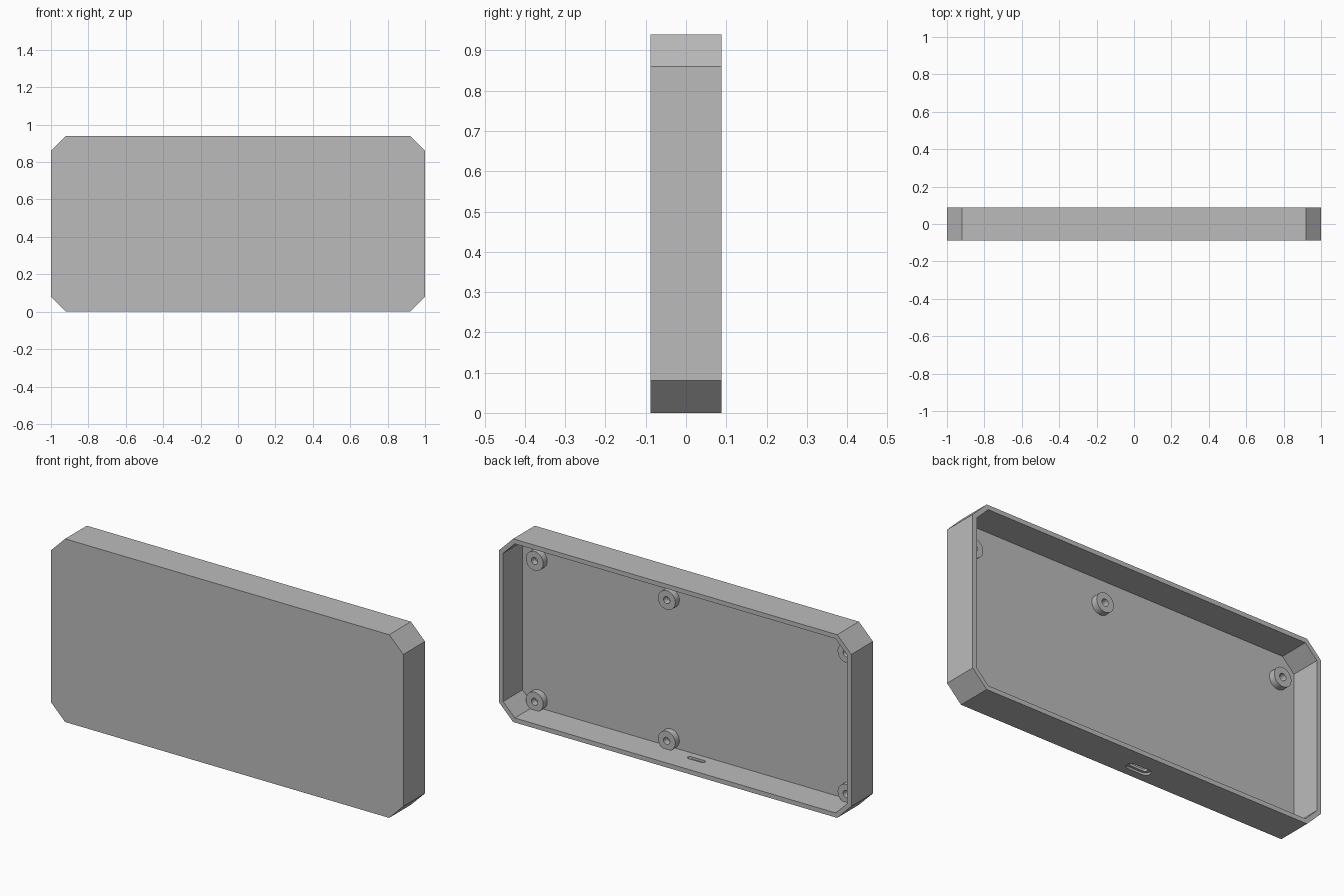
import bpy, bmesh, math

if "Cube" in bpy.data.objects:
    bpy.data.objects.remove(bpy.data.objects["Cube"], do_unlink=True)

HEIGHT, DEPTH, CHAMFER = 0.94, 0.176, 0.08
WALL = 0.023
BACK, FRONT = DEPTH / 2, -DEPTH / 2
FLOOR = FRONT + 0.019

grey = bpy.data.materials.new("plain grey")
grey.use_nodes = True
colour = (0.5, 0.5, 0.5, 1)
grey.diffuse_color = colour
grey.node_tree.nodes["Principled BSDF"].inputs["Base Color"].default_value = colour


def prism(name, outline, start, extrude):
    """Extrude a closed outline of 3D points along a vector."""
    bm = bmesh.new()
    face = bm.faces.new([bm.verts.new(p) for p in outline])
    new = bmesh.ops.extrude_face_region(bm, geom=[face])["geom"]
    bmesh.ops.translate(bm, vec=extrude, verts=[v for v in new if isinstance(v, bmesh.types.BMVert)])
    bmesh.ops.translate(bm, vec=start, verts=bm.verts)
    bmesh.ops.recalc_face_normals(bm, faces=bm.faces)
    mesh = bpy.data.meshes.new(name)
    bm.to_mesh(mesh)
    bm.free()
    mesh.materials.append(grey)
    obj = bpy.data.objects.new(name, mesh)
    bpy.context.collection.objects.link(obj)
    return obj


def octagon(inset):
    """Chamfered rectangle in the xz plane, offset evenly inwards."""
    a, b = 1 - inset, HEIGHT / 2 - inset
    c = CHAMFER - inset * (2 - math.sqrt(2))
    pts = [(a, b - c), (a - c, b), (c - a, b), (-a, b - c),
           (-a, c - b), (c - a, -b), (a - c, -b), (a, c - b)]
    return [(x, 0, z + HEIGHT / 2) for x, z in pts]


def pill(length, radius, steps=12):
    """Rounded slot outline in the xy plane."""
    half = length / 2 - radius
    pts = []
    for side in (1, -1):
        for i in range(steps + 1):
            t = -math.pi / 2 + math.pi * i / steps
            pts.append((side * (half + radius * math.cos(t)), side * radius * math.sin(t), 0))
    return pts


def circle(radius, steps=40):
    return [(radius * math.cos(math.tau * i / steps), 0, radius * math.sin(math.tau * i / steps))
            for i in range(steps)]


def cut(target, cutter):
    """Subtract a cutter and discard it."""
    mod = target.modifiers.new("cut", "BOOLEAN")
    mod.operation, mod.solver, mod.object = "DIFFERENCE", "EXACT", cutter
    bpy.context.view_layer.objects.active = target
    bpy.ops.object.modifier_apply(modifier=mod.name)
    bpy.data.objects.remove(cutter, do_unlink=True)


# Open-backed tray
tray = prism("case_shell", octagon(0), (0, FRONT, 0), (0, DEPTH, 0))
cut(tray, prism("pocket_cutter", octagon(WALL), (0, FLOOR, 0), (0, DEPTH, 0)))

# Port slot through the bottom wall, with a wider outer recess
PORT_X, PORT_Y = -0.044, -0.022
cut(tray, prism("port_recess_cutter", pill(0.13, 0.024), (PORT_X, PORT_Y, -0.05), (0, 0, 0.061)))
cut(tray, prism("port_slot_cutter", pill(0.097, 0.012), (PORT_X, PORT_Y, -0.05), (0, 0, 0.1)))

# Screw standoffs in three columns and two rows
parts = [tray]
for column, x in (("left", 0.885), ("middle", 0.135), ("right", -0.885)):
    for row, z in (("lower", 0.066), ("upper", 0.788)):
        post = prism(f"{row}_{column}_standoff", circle(0.049), (x, FLOOR - 0.005, z), (0, 0.038, 0))
        cut(post, prism("screw_hole_cutter", circle(0.018), (x, FLOOR + 0.001, z), (0, 0.1, 0)))
        parts.append(post)

# Crisp edges with smooth round walls
for obj in parts:
    bpy.ops.object.select_all(action="DESELECT")
    obj.select_set(True)
    bpy.context.view_layer.objects.active = obj
    bpy.ops.object.shade_smooth_by_angle(angle=math.radians(30))
